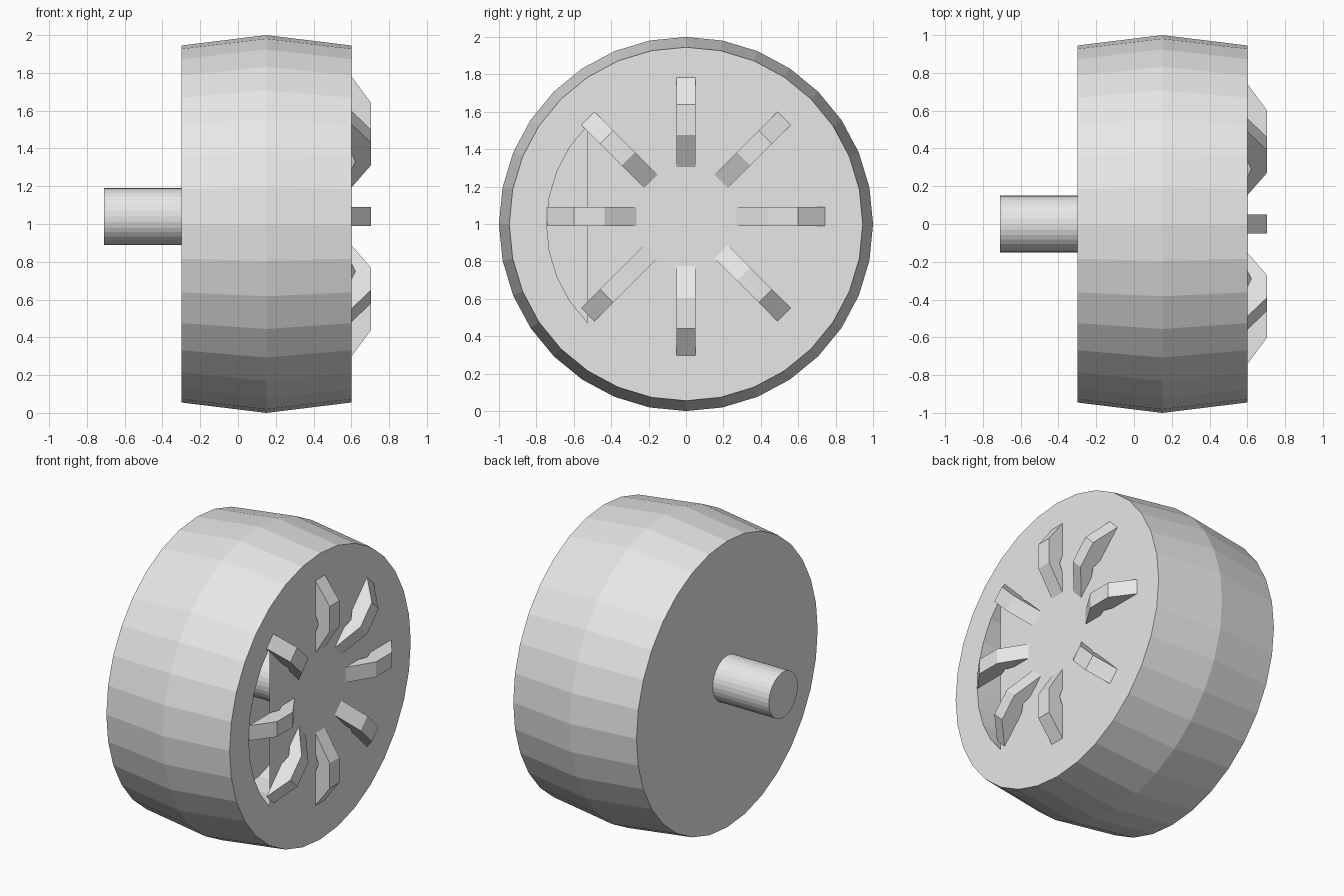
import bpy
import bmesh
from math import sin, cos, pi
from mathutils import Matrix, Vector

cube = bpy.data.objects.get("Cube")
if cube:
    bpy.data.objects.remove(cube, do_unlink=True)

SIDES = 32
WHEEL_Z = 1.0
HUB_Z = 1.04
RECESS_R = 0.745
FACE_X = 0.6

grey = bpy.data.materials.new("light_grey")
grey.use_nodes = True
colour = (0.8, 0.8, 0.8, 1)
grey.diffuse_color = colour
grey.node_tree.nodes["Principled BSDF"].inputs["Base Color"].default_value = colour


def finish(bm, name, fix_normals=True):
    if fix_normals:
        bmesh.ops.recalc_face_normals(bm, faces=bm.faces)
    mesh = bpy.data.meshes.new(name)
    bm.to_mesh(mesh)
    bm.free()
    mesh.materials.append(grey)
    obj = bpy.data.objects.new(name, mesh)
    bpy.context.collection.objects.link(obj)
    return obj


def ring_point(x, r, i, z):
    a = 2 * pi * i / SIDES
    return Vector((x, r * sin(a), z + r * cos(a)))


def lathe(name, profile, z):
    """Turn an (x, radius) profile around the x axis and close both ends."""
    bm = bmesh.new()
    rings = [[bm.verts.new(ring_point(x, r, i, z)) for i in range(SIDES)]
             for x, r in profile]
    for a, b in zip(rings, rings[1:]):
        for i in range(SIDES):
            j = (i + 1) % SIDES
            bm.faces.new((a[i], a[j], b[j], b[i]))
    bm.faces.new(rings[0])
    bm.faces.new(rings[-1])
    return finish(bm, name)


# Crowned wheel with a recess in its outer side
lathe("wheel_body", [(-0.3, 0.945), (0.15, 1.0), (FACE_X, 0.945),
                     (FACE_X, RECESS_R), (0.05, RECESS_R)], WHEEL_Z)

# Axle running from the inner side into the recess
lathe("axle", [(-0.71, 0.15), (0.5, 0.15)], HUB_Z)

# Cover over the recess, open at the front quarter
bm = bmesh.new()
quarter = SIDES // 8
first = -SIDES // 4 + quarter
cover = bm.faces.new([bm.verts.new(ring_point(FACE_X, RECESS_R, first + i, WHEEL_Z))
                      for i in range(SIDES - 2 * quarter + 1)])
cover.normal_update()
if cover.normal.x < 0:
    cover.normal_flip()
finish(bm, "recess_cover", fix_normals=False)

# Eight bevelled lugs, each notched underneath
LUG = [(0.6, 0.742), (0.705, 0.60), (0.705, 0.435), (0.6, 0.265),
       (0.6, 0.40), (0.622, 0.46), (0.6, 0.52)]
for n in range(8):
    bm = bmesh.new()
    side = bm.faces.new([bm.verts.new((x, -0.05, r)) for x, r in LUG])
    out = bmesh.ops.extrude_face_region(bm, geom=[side])
    moved = [v for v in out["geom"] if isinstance(v, bmesh.types.BMVert)]
    bmesh.ops.translate(bm, verts=moved, vec=(0, 0.1, 0))
    bm.transform(Matrix.Translation((0, 0, HUB_Z)) @ Matrix.Rotation(n * pi / 4, 4, 'X'))
    finish(bm, f"lug_{n + 1}")
